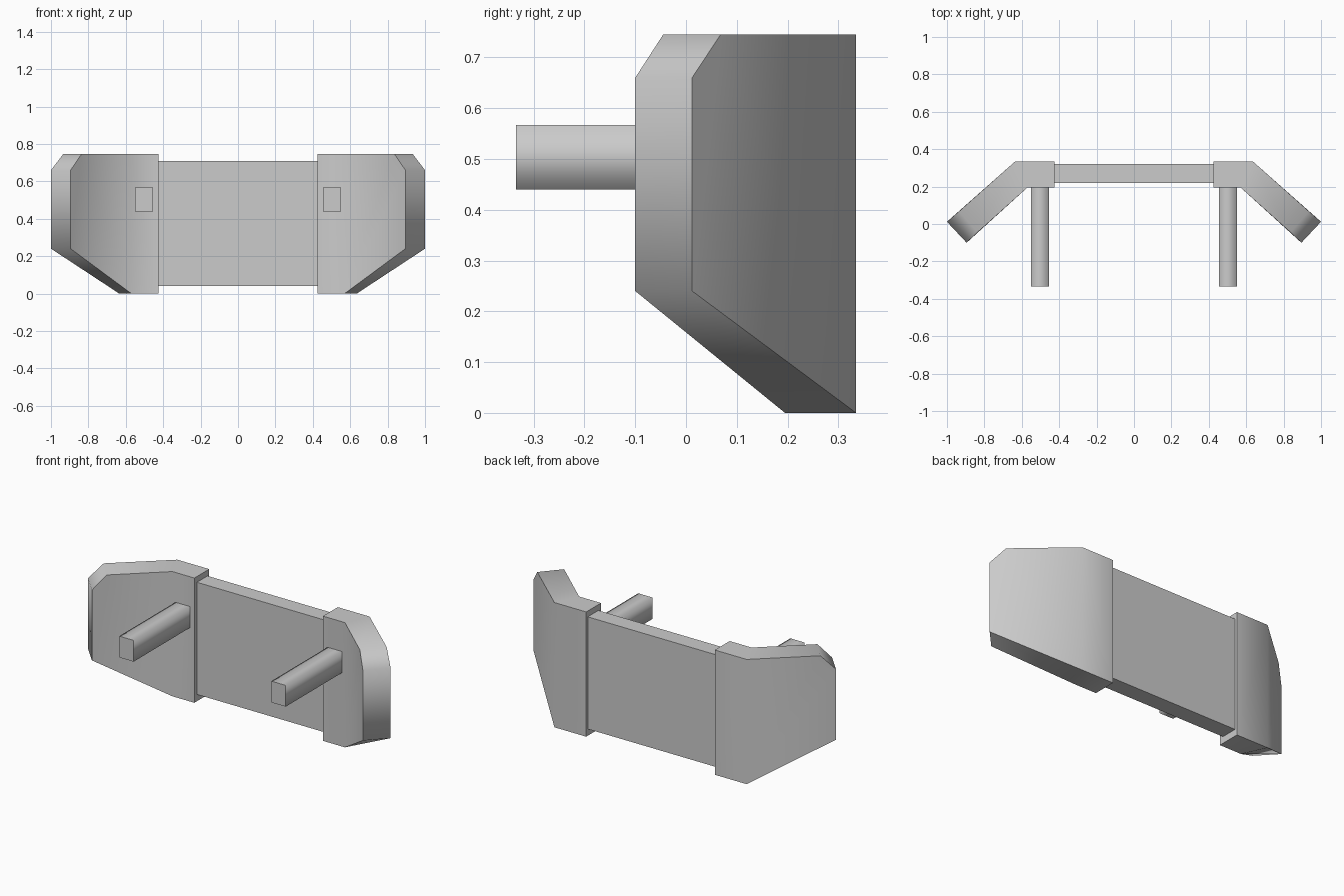
import bpy, bmesh, math

cube = bpy.data.objects.get("Cube")
if cube:
    bpy.data.objects.remove(cube, do_unlink=True)

grey = bpy.data.materials.new("plain_grey")
grey.use_nodes = True
COLOUR = (0.6, 0.6, 0.6, 1)
grey.diffuse_color = COLOUR
grey.node_tree.nodes["Principled BSDF"].inputs["Base Color"].default_value = COLOUR


def finish(name, bm):
    bmesh.ops.recalc_face_normals(bm, faces=bm.faces)
    mesh = bpy.data.meshes.new(name)
    bm.to_mesh(mesh)
    bm.free()
    mesh.materials.append(grey)
    obj = bpy.data.objects.new(name, mesh)
    bpy.context.collection.objects.link(obj)
    return obj


def box(name, lo, hi, round_sides=False):
    bm = bmesh.new()
    bmesh.ops.create_cube(bm, size=1)
    for v in bm.verts:
        v.co = [a + (b - a) * (c + 0.5) for a, b, c in zip(lo, hi, v.co)]
    if round_sides:
        # Soft shading along the length, crisp end caps
        for f in bm.faces:
            f.smooth = True
            f.normal_update()
        for f in bm.faces:
            if abs(f.normal.y) > 0.9:
                for e in f.edges:
                    e.smooth = False
    return finish(name, bm)


TOP, SHOULDER, HIP = 0.745, 0.66, 0.24


def wing(name, side):
    """Bent end section: two parallel skins joined by a rim."""
    bm = bmesh.new()

    def skin(root, bend, cut, tip):
        path = [(root, 0), (root, TOP), (bend, TOP), (cut, TOP),
                (tip, SHOULDER), (tip, HIP), (bend, 0)]
        return [bm.verts.new((side * x, y, z)) for (x, y), z in path]

    back = skin((0.425, 0.335), (0.635, 0.335), (0.935, 0.068), (1.0, 0.012))
    front = skin((0.425, 0.195), (0.57, 0.195), (0.837, -0.045), (0.895, -0.1))
    for s in (back, front):
        bm.faces.new([s[0], s[1], s[2], s[6]])
        bm.faces.new(s[2:])
    for i in range(len(back)):
        j = (i + 1) % len(back)
        bm.faces.new([back[i], back[j], front[j], front[i]])
    obj = finish(name, bm)
    bpy.ops.object.select_all(action='DESELECT')
    obj.select_set(True)
    bpy.context.view_layer.objects.active = obj
    bpy.ops.object.shade_smooth_by_angle(angle=math.radians(70))


# Central panel between the two end sections
box("bumper_panel", (-0.425, 0.22, 0.04), (0.425, 0.32, 0.71))

# End sections and mounting bars on both sides
for label, side in (("left", 1), ("right", -1)):
    wing(label + "_bumper_end", side)
    x = side * 0.5025
    box(label + "_mounting_bar", (x - 0.0475, -0.335, 0.44),
        (x + 0.0475, 0.2, 0.567), round_sides=True)
